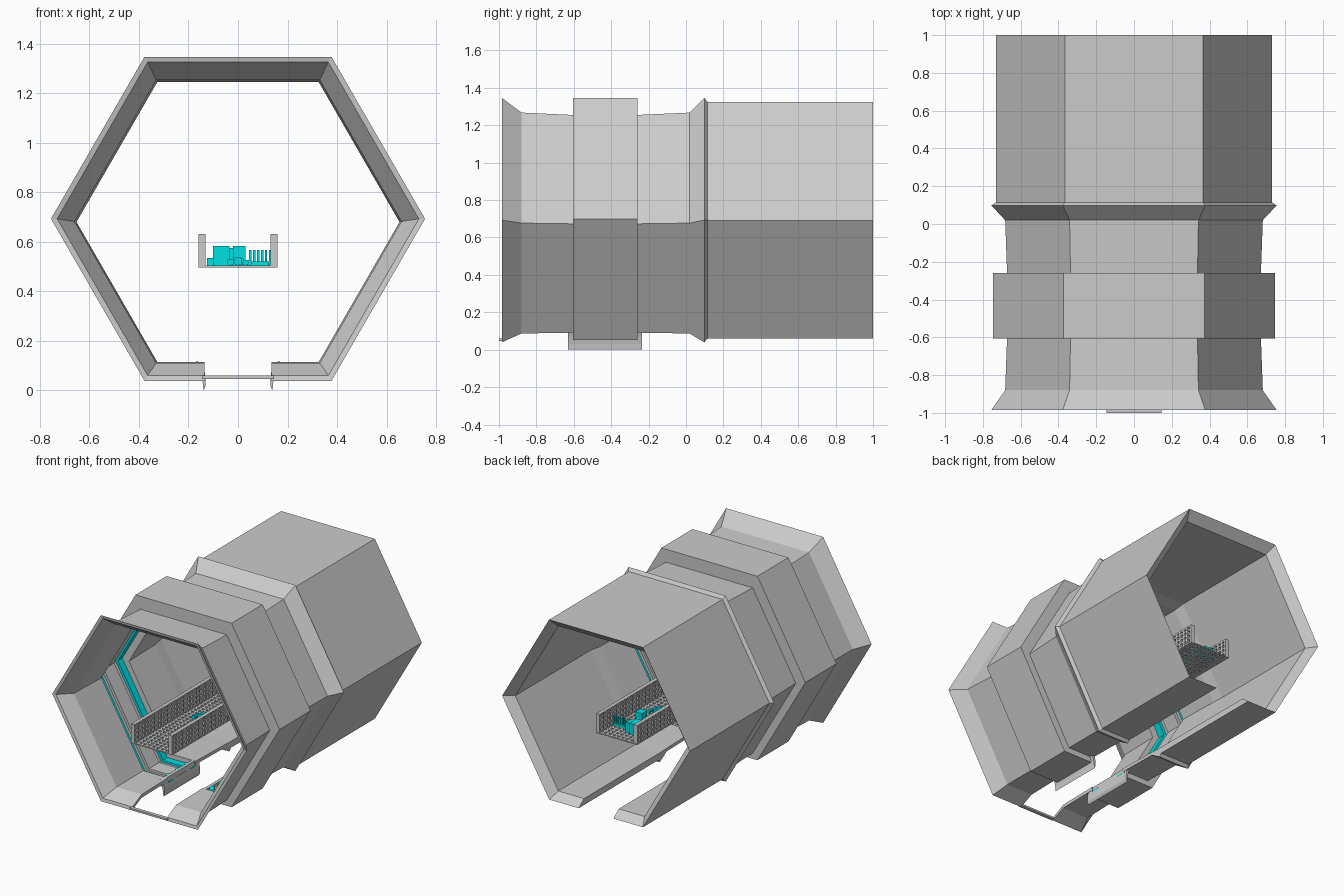
import bpy, bmesh, math
from mathutils import Matrix, Vector

if "Cube" in bpy.data.objects:
    bpy.data.objects.remove(bpy.data.objects["Cube"])

cyan = bpy.data.materials.new("cyan")
cyan.diffuse_color = (0.0, 0.75, 0.78, 1)
cyan.use_nodes = True
cyan.node_tree.nodes["Principled BSDF"].inputs["Base Color"].default_value = cyan.diffuse_color
SLOT = 0.135


def finish(name, bm, mat=None):
    bmesh.ops.recalc_face_normals(bm, faces=bm.faces)
    me = bpy.data.meshes.new(name)
    bm.to_mesh(me)
    bm.free()
    ob = bpy.data.objects.new(name, me)
    bpy.context.collection.objects.link(ob)
    if mat:
        me.materials.append(mat)
    return ob


def add_box(bm, x0, x1, y0, y1, z0, z1):
    c = Vector(((x0 + x1) / 2, (y0 + y1) / 2, (z0 + z1) / 2))
    m = Matrix.Translation(c) @ Matrix.Diagonal((x1 - x0, y1 - y0, z1 - z0, 1))
    bmesh.ops.create_cube(bm, size=1, matrix=m)


def add_rod(bm, c, r, depth, rot=None, sides=10):
    m = Matrix.Translation(c) @ (rot or Matrix())
    bmesh.ops.create_cone(bm, cap_ends=True, segments=sides, radius1=r,
                          radius2=r, depth=depth, matrix=m)


def hex_section(y, r, cz):
    # hexagon with a flat bottom that is split by the floor slot
    h = r * math.sqrt(3) / 2
    pts = [(SLOT, -h), (r / 2, -h), (r, 0), (r / 2, h)]
    pts += [(-x, z) for x, z in reversed(pts)]
    return [(x, y, cz + z) for x, z in pts]


def hex_loft(name, profile, mat=None):
    # closed (y, radius, centre z) profile swept round the hexagon
    bm = bmesh.new()
    rings = [[bm.verts.new(p) for p in hex_section(*s)] for s in profile]
    n = len(rings)
    for i in range(n):
        a, b = rings[i], rings[(i + 1) % n]
        for j in range(7):
            bm.faces.new((a[j], a[j + 1], b[j + 1], b[j]))
    bm.faces.new([r[0] for r in rings])
    bm.faces.new([r[7] for r in rings])
    return finish(name, bm, mat)


# hull: outer skin from front to back, then inner lining back to front
hex_loft("hull", [
    (-0.985, 0.755, 0.693), (-0.88, 0.682, 0.677), (-0.605, 0.672, 0.673),
    (-0.605, 0.747, 0.699), (-0.26, 0.747, 0.699), (-0.26, 0.672, 0.673),
    (0.02, 0.682, 0.677), (0.098, 0.755, 0.693), (0.115, 0.73, 0.692),
    (1.0, 0.73, 0.692),
    (0.94, 0.67, 0.685), (0.10, 0.67, 0.685), (0.02, 0.66, 0.68),
    (-0.28, 0.652, 0.68), (-0.28, 0.725, 0.697), (-0.585, 0.725, 0.697),
    (-0.585, 0.652, 0.68), (-0.88, 0.66, 0.682), (-0.98, 0.73, 0.693)])

# glowing rings and the grey rib inside the recess
for name, y0, y1, r, mat in (("front_light_ring", -0.58, -0.53, 0.70, cyan),
                             ("recess_rib", -0.49, -0.375, 0.70, None),
                             ("back_light_ring", -0.335, -0.285, 0.70, cyan)):
    hex_loft(name, [(y0, 0.724, 0.697), (y1, 0.724, 0.697),
                    (y1, r, 0.692), (y0, r, 0.692)], mat)

# thin threshold across the slot at the front
bm = bmesh.new()
add_box(bm, -SLOT - 0.01, SLOT + 0.01, -1.0, -0.975, 0.047, 0.06)
finish("front_threshold", bm)

# bowed flanges hanging at both slot edges, with small lights on top
for side, s in (("left", -1), ("right", 1)):
    bm = bmesh.new()
    prof = [(0.165, 0.115), (0.15, 0.07), (0.142, 0.03), (0.139, 0.0),
            (0.13, 0.02), (0.132, 0.06), (0.142, 0.115)]
    a = [bm.verts.new((s * x, -0.63, z)) for x, z in prof]
    b = [bm.verts.new((s * x, -0.235, z)) for x, z in prof]
    k = len(prof)
    for i in range(k):
        bm.faces.new((a[i], a[(i + 1) % k], b[(i + 1) % k], b[i]))
    bm.faces.new(a)
    bm.faces.new(b)
    finish(side + "_flange", bm)
    bm = bmesh.new()
    for y in (-0.53, -0.43, -0.33):
        bmesh.ops.create_uvsphere(bm, u_segments=12, v_segments=8, radius=0.022,
                                  matrix=Matrix.Translation((s * 0.165, y, 0.095)))
    finish(side + "_slot_lights", bm, cyan)

# walkway: lattice floor and two lattice side rails
Y0, Y1 = -0.96, 0.77
steps = 48
pitch = (Y1 - Y0 - 0.014) / steps
bm = bmesh.new()
for i in range(steps + 1):
    y = Y0 + i * pitch
    add_box(bm, -0.16, 0.16, y, y + 0.016, 0.496, 0.504)
for i in range(10):
    x = -0.16 + i * 0.0338
    add_box(bm, x, x + 0.016, Y0, Y1, 0.497, 0.503)
finish("walkway_floor", bm)
for side, s in (("left", -1), ("right", 1)):
    bm = bmesh.new()
    x0, x1 = sorted((s * 0.132, s * 0.16))
    for i in range(steps + 1):
        y = Y0 + i * pitch
        add_box(bm, x0, x1, y, y + 0.014, 0.5, 0.632)
    for z in (0.497, 0.53, 0.563, 0.596, 0.62):
        add_box(bm, x0 + 0.002, x1 - 0.002, Y0, Y1, z, z + 0.012)
    finish(side + "_walkway_rail", bm)

# equipment on the walkway: consoles
bm = bmesh.new()
for x0, x1, y0, y1, z1 in ((-0.10, -0.035, 0.60, 0.68, 0.583),
                           (-0.035, 0.0, 0.61, 0.67, 0.575),
                           (-0.125, -0.09, 0.62, 0.70, 0.535),
                           (-0.02, 0.03, 0.46, 0.52, 0.583),
                           (0.03, 0.125, 0.60, 0.63, 0.52)):
    add_box(bm, x0, x1, y0, y1, 0.504, z1)
finish("consoles", bm, cyan)

# row of slender posts
bm = bmesh.new()
for i in range(6):
    x = 0.045 + i * 0.016
    add_box(bm, x, x + 0.009, 0.61, 0.62, 0.504, 0.568)
finish("post_row", bm, cyan)

# coiled drums lying on the floor
bm = bmesh.new()
turn = Matrix.Rotation(math.pi / 2, 4, 'X')
for x, y, r in ((-0.03, -0.43, 0.014), (0.0, -0.40, 0.018), (0.03, -0.44, 0.012),
                (0.01, 0.30, 0.016), (0.045, 0.33, 0.012)):
    add_rod(bm, (x, y, 0.504 + r), r, 0.05, turn)
finish("drums", bm, cyan)
